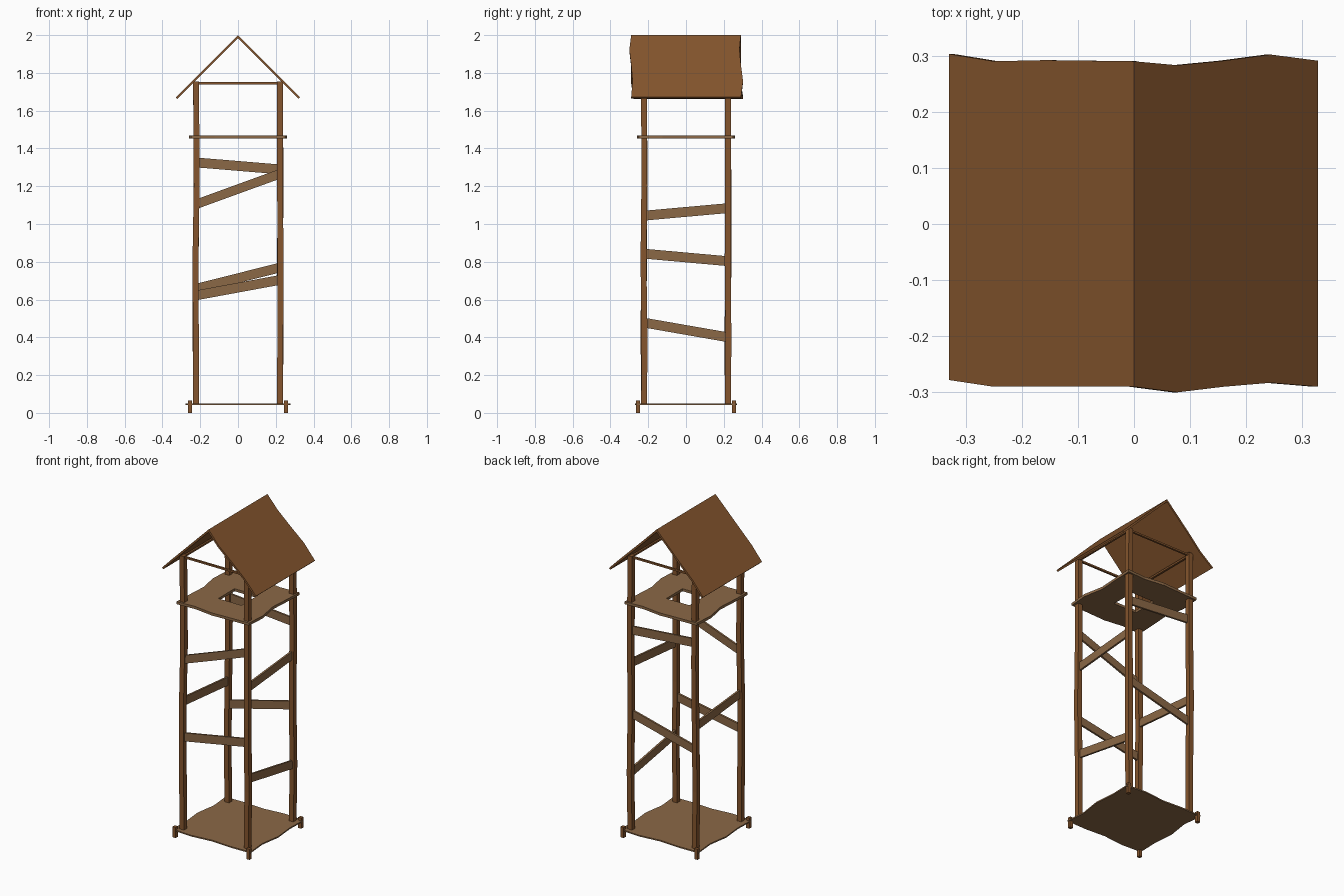
import bpy, bmesh, math, random
from mathutils import Vector

if "Cube" in bpy.data.objects:
    bpy.data.objects.remove(bpy.data.objects["Cube"])

random.seed(4)


def material(name, hex_rgb):
    m = bpy.data.materials.new(name)
    lin = [((int(hex_rgb[i:i + 2], 16) / 255 + 0.055) / 1.055) ** 2.4 for i in (0, 2, 4)]
    m.diffuse_color = (*lin, 1)
    m.use_nodes = True
    m.node_tree.nodes["Principled BSDF"].inputs["Base Color"].default_value = m.diffuse_color
    return m


TIMBER = material("brown timber", "85552D")
PLANK = material("pale plank", "8B6846")


def add(name, verts, faces, mat):
    me = bpy.data.meshes.new(name)
    bm = bmesh.new()
    vs = [bm.verts.new(v) for v in verts]
    for f in faces:
        bm.faces.new([vs[i] for i in f])
    bm.normal_update()
    bm.to_mesh(me)
    bm.free()
    me.materials.append(mat)
    ob = bpy.data.objects.new(name, me)
    bpy.context.collection.objects.link(ob)
    return ob


def solid(ob, thick, offset):
    mod = ob.modifiers.new("thickness", 'SOLIDIFY')
    mod.thickness, mod.offset = thick, offset


def column(name, rings, half, mat):
    """Square column through a list of (x, y, z) centres."""
    verts = [(x + sx * half, y + sy * half, z) for x, y, z in rings
             for sx, sy in ((-1, -1), (1, -1), (1, 1), (-1, 1))]
    n = len(rings)
    faces = [(3, 2, 1, 0), tuple(range(4 * n - 4, 4 * n))]
    for r in range(n - 1):
        for k in range(4):
            a, b = 4 * r + k, 4 * r + (k + 1) % 4
            faces.append((a, b, b + 4, a + 4))
    return add(name, verts, faces, mat)


def bar(name, a, b, thick, height, mat):
    """Flat plank between two points, ends cut upright."""
    a, b = Vector(a), Vector(b)
    d = b - a
    side = Vector((-d.y, d.x, 0)).normalized() * thick / 2
    up = Vector((0, 0, height / 2))
    verts = [p + s * side + t * up for p in (a, b)
             for s, t in ((-1, -1), (1, -1), (1, 1), (-1, 1))]
    faces = [(0, 1, 2, 3), (7, 6, 5, 4)] + \
            [(k, k + 4, (k + 1) % 4 + 4, (k + 1) % 4) for k in range(4)]
    return add(name, verts, faces, mat)


def sheet(name, hx, hy, z, thick, wobble, hole=0):
    """Square board with uneven edges and an optional square hole."""
    corners = [(-1, -1), (1, -1), (1, 1), (-1, 1)]
    verts = []
    for k in range(4):
        a, b = corners[k], corners[(k + 1) % 4]
        out = ((a[0] + b[0]) / 2, (a[1] + b[1]) / 2)
        for i in range(4):
            t = i / 4
            w = wobble[i] * (1 if k % 2 else -0.7) if i else 0
            verts.append(((a[0] + (b[0] - a[0]) * t) * hx + out[0] * w,
                          (a[1] + (b[1] - a[1]) * t) * hy + out[1] * w, z))
    if hole:
        verts += [(x * hole, y * hole, z) for x, y in corners]
        faces = [[(4 * k + i) % 16 for i in range(5)] + [16 + (k + 1) % 4, 16 + k]
                 for k in range(4)]
    else:
        faces = [list(range(16))]
    solid(add(name, verts, faces, PLANK), thick, 0)


# Base board, lookout floor with hatch
sheet("base_board", 0.27, 0.262, 0.045, 0.008, (0, -0.012, 0.008, -0.004))
sheet("lookout_floor", 0.25, 0.25, 1.46, 0.016, (0, 0.01, -0.014, -0.006), 0.08)

# Posts (slightly bent) and corner feet
for sx, nx in ((-1, "left"), (1, "right")):
    for sy, ny in ((-1, "front"), (1, "back")):
        rings = []
        for z in (0.045, 0.4, 0.8, 1.2, 1.755):
            j = 0 if z in (0.045, 1.755) else 0.004
            rings.append((sx * 0.222 + random.uniform(-j, j),
                          sy * 0.222 + random.uniform(-j, j), z))
        column(f"{ny}_{nx}_post", rings, 0.0155, TIMBER)
        column(f"{ny}_{nx}_foot", [(sx * 0.255, sy * 0.255, z) for z in (0, 0.066)],
               0.0105, TIMBER)

# Slanted braces: z at the low-axis end, z at the high-axis end
P, E = 0.222, 0.212
for name, s, z0, z1 in (("front_upper", -1, 1.108, 1.262), ("front_lower", -1, 0.624, 0.702),
                        ("back_upper", 1, 1.325, 1.29), ("back_lower", 1, 0.66, 0.767)):
    bar(name + "_brace", (-E, s * P, z0), (E, s * P, z1), 0.012, 0.052, PLANK)
for name, s, z0, z1 in (("right_upper", 1, 1.045, 1.083), ("right_lower", 1, 0.476, 0.402),
                        ("left_middle", -1, 0.842, 0.804)):
    bar(name + "_brace", (s * P, -E, z0), (s * P, E, z1), 0.012, 0.052, PLANK)

# Thin top beams
for s, nx, ny in ((-1, "left", "front"), (1, "right", "back")):
    bar(ny + "_top_beam", (-P, s * P, 1.745), (P, s * P, 1.745), 0.012, 0.011, TIMBER)
    bar(nx + "_top_beam", (s * P, -P, 1.745), (s * P, P, 1.745), 0.012, 0.011, TIMBER)

# Roof slopes: (distance from ridge, front y, back y)
slopes = {
    "left_roof": (-1, [(0, -0.29, 0.29), (0.16, -0.29, 0.292),
                       (0.25, -0.29, 0.29), (0.33, -0.278, 0.303)]),
    "right_roof": (1, [(0, -0.29, 0.29), (0.077, -0.30, 0.283), (0.16, -0.29, 0.291),
                       (0.243, -0.283, 0.302), (0.328, -0.29, 0.291)]),
}
for name, (s, rows) in slopes.items():
    verts = [(s * d, f, 2 - d) for d, f, b in rows] + \
            [(s * d, b, 2 - d) for d, f, b in reversed(rows)]
    order = list(range(len(verts)))
    solid(add(name, verts, [order if s > 0 else order[::-1]], TIMBER), 0.012, -1)
